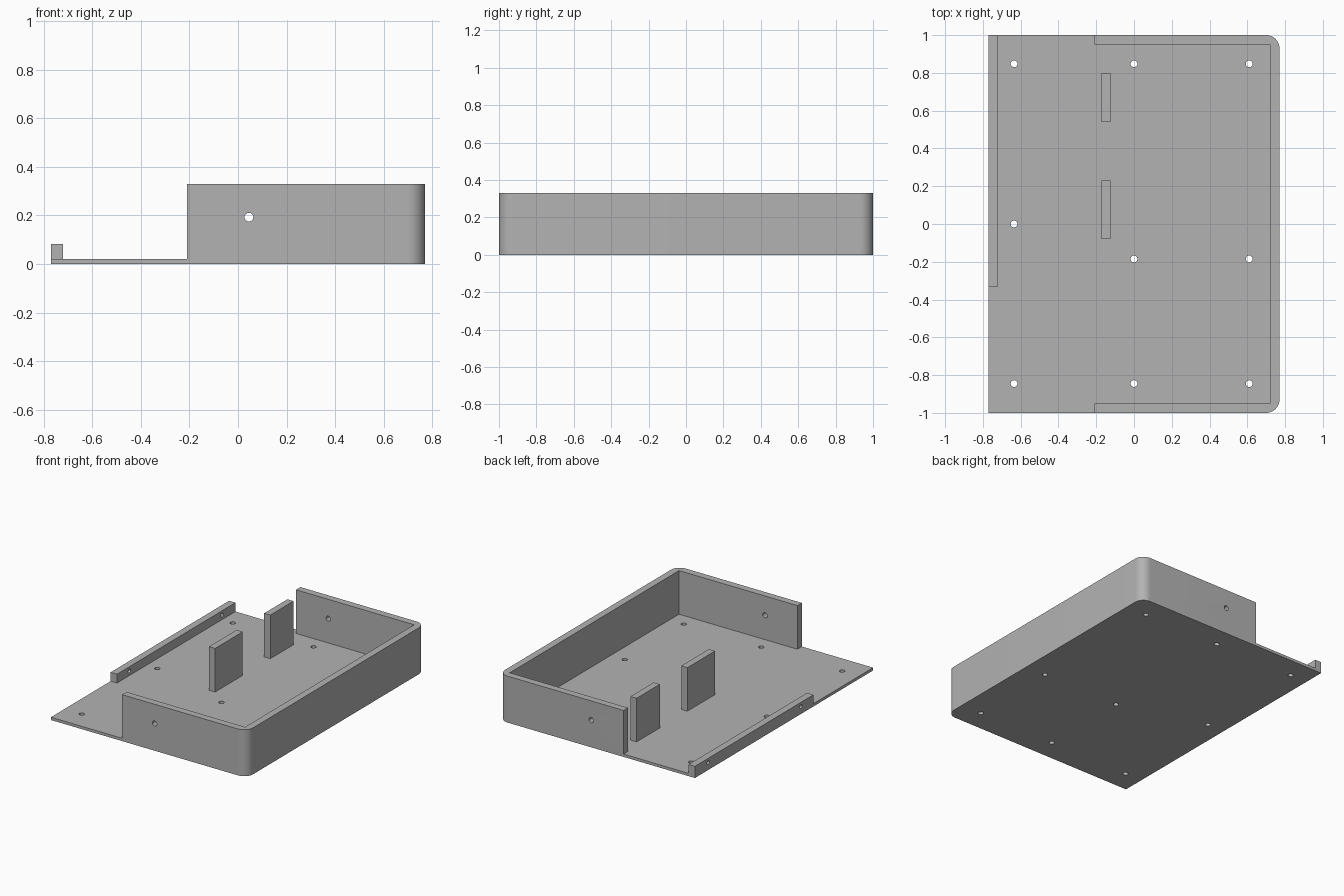
import bpy
import bmesh
import math
from mathutils import Matrix, Vector

cube = bpy.data.objects.get("Cube")
if cube:
    bpy.data.objects.remove(cube, do_unlink=True)

HALF_X, HALF_Y = 0.77, 1.0
FLOOR, HEIGHT, WALL = 0.02, 0.33, 0.05
WALL_START = -0.21
CORNER, HOLE = 0.07, 0.018

grey = bpy.data.materials.new("plain grey")
grey.use_nodes = True
colour = (0.45, 0.45, 0.45, 1)
grey.diffuse_color = colour
grey.node_tree.nodes["Principled BSDF"].inputs["Base Color"].default_value = colour


def finish(name, bm):
    bmesh.ops.recalc_face_normals(bm, faces=bm.faces)
    mesh = bpy.data.meshes.new(name)
    bm.to_mesh(mesh)
    bm.free()
    mesh.materials.append(grey)
    obj = bpy.data.objects.new(name, mesh)
    bpy.context.collection.objects.link(obj)
    return obj


def box(name, low, high):
    low, high = Vector(low), Vector(high)
    bm = bmesh.new()
    place = Matrix.Translation((low + high) / 2) @ Matrix.Diagonal((*(high - low), 1))
    bmesh.ops.create_cube(bm, size=1, matrix=place)
    return finish(name, bm)


def rod(centre, axis, radius, length):
    turn = Vector(axis).to_track_quat("Z", "Y").to_matrix().to_4x4()
    bm = bmesh.new()
    bmesh.ops.create_cone(bm, cap_ends=True, segments=24, radius1=radius, radius2=radius,
                          depth=length, matrix=Matrix.Translation(centre) @ turn)
    return finish("hole_cutter", bm)


def cut(obj, cutters):
    bpy.context.view_layer.objects.active = obj
    for cutter in cutters:
        cutter.hide_render = True
        mod = obj.modifiers.new("cut", "BOOLEAN")
        mod.operation = "DIFFERENCE"
        mod.solver = "EXACT"
        mod.object = cutter
        bpy.ops.object.modifier_apply(modifier=mod.name)
        bpy.data.objects.remove(cutter, do_unlink=True)


def smooth(obj):
    bpy.ops.object.select_all(action="DESELECT")
    obj.select_set(True)
    bpy.context.view_layer.objects.active = obj
    bpy.ops.object.shade_smooth_by_angle(angle=math.radians(30))


# Tray block: square on the open side, rounded on the other
outline = [(-HALF_X, HALF_Y), (-HALF_X, -HALF_Y)]
for side, start in ((-1, -90), (1, 0)):
    for step in range(13):
        a = math.radians(start + step * 7.5)
        outline.append((HALF_X - CORNER + CORNER * math.cos(a),
                        side * (HALF_Y - CORNER) + CORNER * math.sin(a)))
bm = bmesh.new()
base = bm.faces.new([bm.verts.new((x, y, 0)) for x, y in outline])
grown = bmesh.ops.extrude_face_region(bm, geom=[base])["geom"]
bmesh.ops.translate(bm, vec=(0, 0, HEIGHT),
                    verts=[v for v in grown if isinstance(v, bmesh.types.BMVert)])
tray = finish("tray_with_walls", bm)

# Hollow the tray and open its left side
inside = HALF_Y - WALL
cutters = [
    box("hollow", (-1, -inside, FLOOR), (HALF_X - WALL, inside, 1)),
    box("opening", (-1, -2, FLOOR), (WALL_START, 2, 1)),
]

# Screw holes in the floor, and one bore through both side walls
for x in (-0.635, 0.0, 0.61):
    middle = 0.0 if x < -0.5 else -0.185
    for y in (-0.845, middle, 0.848):
        cutters.append(rod((x, y, 0), (0, 0, 1), HOLE, 0.2))
cutters.append(rod((0.045, 0, 0.193), (0, 1, 0), HOLE, 3))
cut(tray, cutters)
smooth(tray)

# Low rail on the open edge, with two cross holes
rail = box("edge_rail", (-HALF_X, -0.33, FLOOR), (-HALF_X + WALL, HALF_Y, 0.083))
cut(rail, [rod((-HALF_X, y, 0.052), (1, 0, 0), 0.014, 0.3) for y in (-0.19, 0.85)])
smooth(rail)

# Upright tabs on the floor
for name, y0, y1 in (("front_tab", -0.08, 0.23), ("back_tab", 0.54, 0.80)):
    box(name, (-0.172, y0, FLOOR), (-0.124, y1, HEIGHT))
